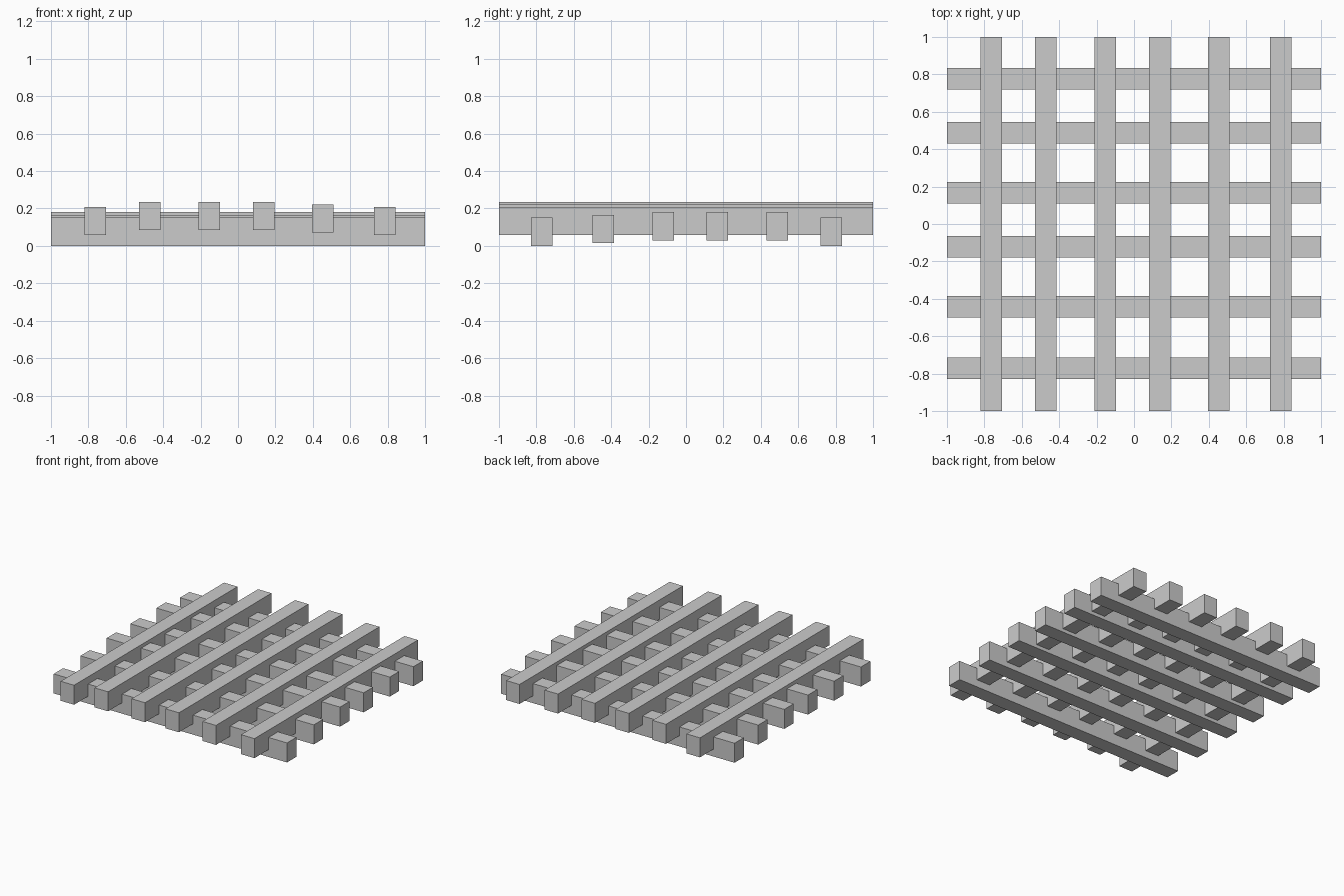
import bpy

if "Cube" in bpy.data.objects:
    bpy.data.objects.remove(bpy.data.objects["Cube"])

LENGTH, WIDTH, HEIGHT = 2.0, 0.115, 0.151


def bar(name, center, size):
    bpy.ops.mesh.primitive_cube_add(size=1, location=center)
    ob = bpy.context.object
    ob.name = name
    ob.scale = size
    bpy.ops.object.transform_apply(location=False, rotation=False, scale=True)


# lower bars running left to right: (y position, underside height)
lower = [(-0.77, 0.002), (-0.443, 0.015), (-0.122, 0.03),
         (0.168, 0.03), (0.487, 0.03), (0.776, 0.002)]
for i, (y, z) in enumerate(lower, 1):
    z = 0 if z < 0.01 else z
    bar(f"lower_bar_{i}", (0, y, z + HEIGHT / 2), (LENGTH, WIDTH, HEIGHT))

# upper bars running front to back: (x position, underside height)
upper = [(-0.762, 0.057), (-0.471, 0.084), (-0.154, 0.084),
         (0.137, 0.084), (0.454, 0.071), (0.784, 0.057)]
for i, (x, z) in enumerate(upper, 1):
    bar(f"upper_bar_{i}", (x, 0, z + HEIGHT / 2), (WIDTH, LENGTH, HEIGHT))
